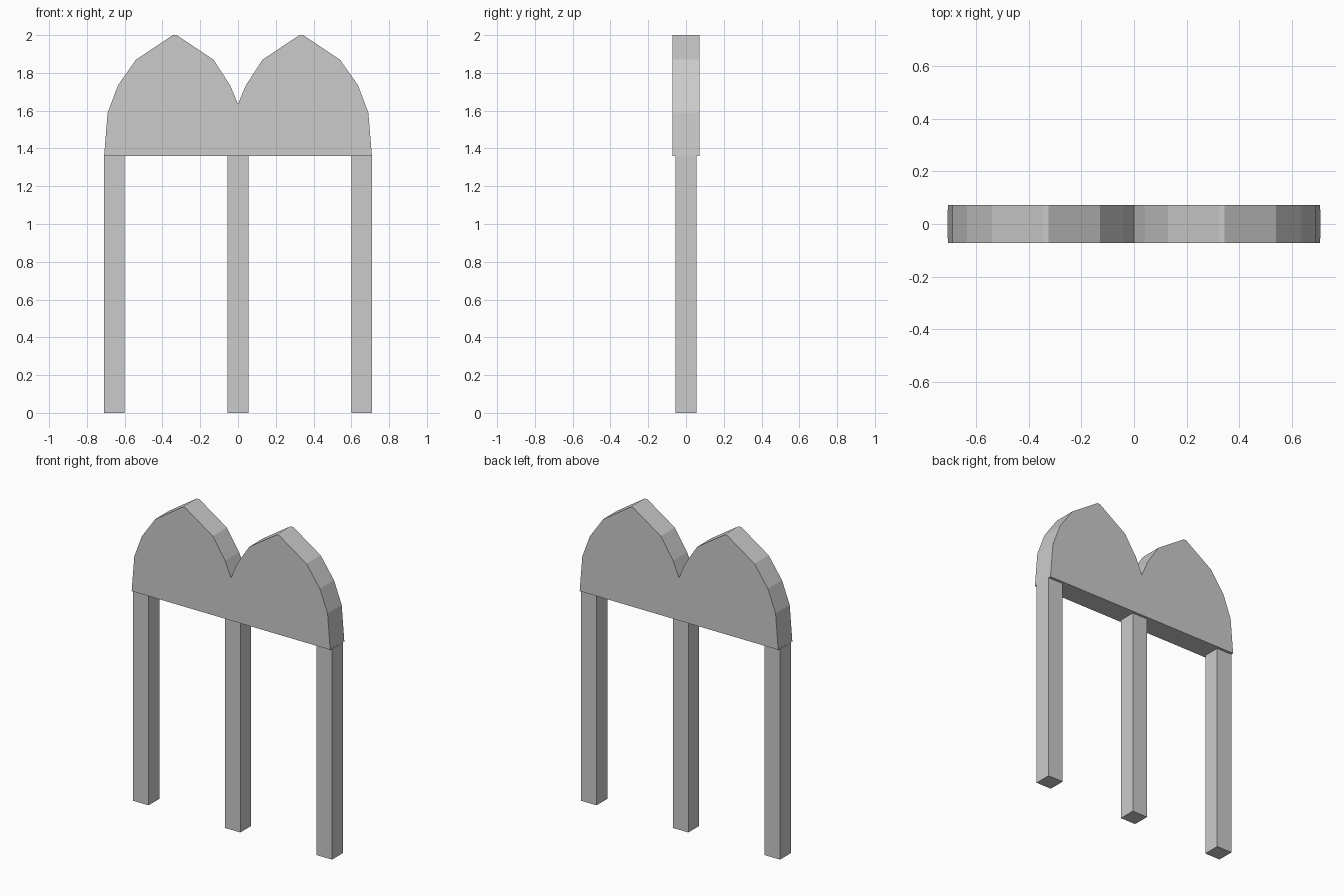
import bpy, bmesh

if "Cube" in bpy.data.objects:
    bpy.data.objects.remove(bpy.data.objects["Cube"])

BOARD_Z = 1.36      # underside of the headboard
BOARD_HALF = 0.072  # half thickness of the headboard
LEG = 0.11          # square post width


def make_object(name, bm):
    bmesh.ops.recalc_face_normals(bm, faces=bm.faces[:])
    mesh = bpy.data.meshes.new(name)
    bm.to_mesh(mesh)
    bm.free()
    obj = bpy.data.objects.new(name, mesh)
    bpy.context.collection.objects.link(obj)
    return obj


def add_post(name, x):
    bm = bmesh.new()
    bmesh.ops.create_cube(bm, size=1)
    for v in bm.verts:
        v.co.x = v.co.x * LEG + x
        v.co.y *= LEG
        v.co.z = (v.co.z + 0.5) * BOARD_Z
    return make_object(name, bm)


# Double-arched board: half outline from valley to outer corner, mirrored
half = [(0.042, 1.735), (0.13, 1.87), (0.325, 2.0), (0.345, 2.0),
        (0.54, 1.87), (0.635, 1.735), (0.69, 1.59), (0.709, BOARD_Z)]
outline = [(-x, z) for x, z in reversed(half)] + [(0, 1.635)] + half

bm = bmesh.new()
front = bm.faces.new([bm.verts.new((x, -BOARD_HALF, z)) for x, z in outline])
extruded = bmesh.ops.extrude_face_region(bm, geom=[front], use_keep_orig=True)
moved = [g for g in extruded["geom"] if isinstance(g, bmesh.types.BMVert)]
bmesh.ops.translate(bm, verts=moved, vec=(0, 2 * BOARD_HALF, 0))
make_object("arched_board", bm)

# Three square posts
for name, x in (("left_post", -0.655), ("middle_post", 0), ("right_post", 0.655)):
    add_post(name, x)
